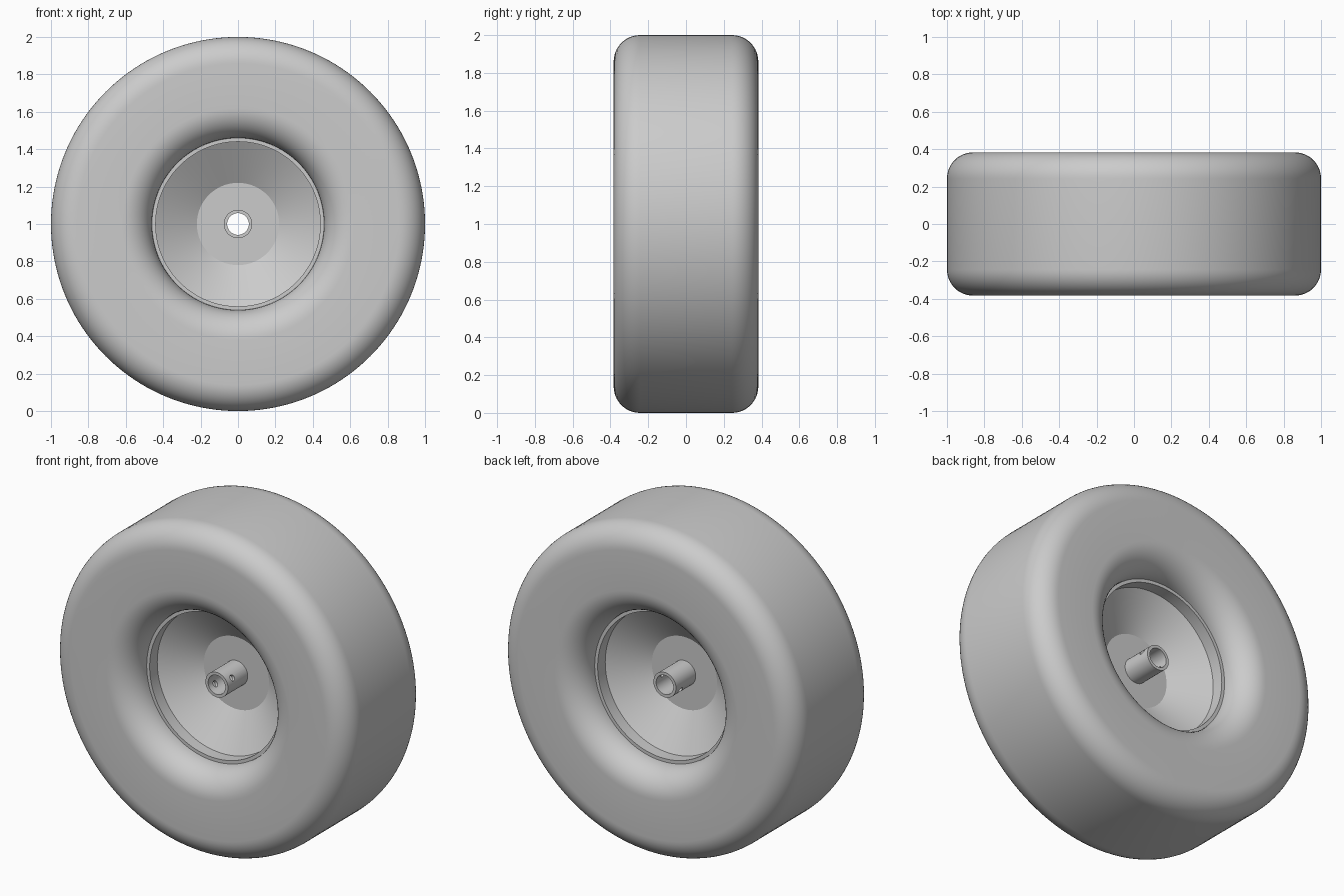
import bpy, bmesh, math
from mathutils import Matrix, Vector

if "Cube" in bpy.data.objects:
    bpy.data.objects.remove(bpy.data.objects["Cube"])

CENTRE_Z = 1.0

grey = bpy.data.materials.new("plain grey")
grey.diffuse_color = (0.6, 0.6, 0.6, 1)
grey.use_nodes = True
grey.node_tree.nodes["Principled BSDF"].inputs["Base Color"].default_value = grey.diffuse_color


def arc(r, y, radius, start, end, steps=12):
    """Points (r, y) on an arc, angles in degrees."""
    pts = []
    for i in range(steps + 1):
        a = math.radians(start + (end - start) * i / steps)
        pts.append((r + radius * math.cos(a), y + radius * math.sin(a)))
    return pts


def mirrored(half):
    """Close a front half profile with its copy behind y = 0."""
    return half + [(r, -y) for r, y in reversed(half)]


def lathe(name, profile, segments):
    """Turn a closed (radius, y) profile around the axle."""
    bm = bmesh.new()
    rings = []
    for i in range(segments):
        a = 2 * math.pi * i / segments
        rings.append([bm.verts.new((r * math.cos(a), y, CENTRE_Z + r * math.sin(a)))
                      for r, y in profile])
    n = len(profile)
    for i in range(segments):
        p, q = rings[i], rings[(i + 1) % segments]
        for j in range(n):
            k = (j + 1) % n
            bm.faces.new((p[j], p[k], q[k], q[j]))
    bmesh.ops.recalc_face_normals(bm, faces=bm.faces)
    mesh = bpy.data.meshes.new(name)
    bm.to_mesh(mesh)
    bm.free()
    mesh.materials.append(grey)
    obj = bpy.data.objects.new(name, mesh)
    bpy.context.collection.objects.link(obj)
    return obj


def smooth(obj):
    bpy.ops.object.select_all(action='DESELECT')
    obj.select_set(True)
    bpy.context.view_layer.objects.active = obj
    bpy.ops.object.shade_smooth_by_angle(angle=math.radians(25))


# Tyre: rounded shoulder outside, rounded bead running in to the rim
tyre = lathe("tyre", mirrored(arc(0.62, -0.223, 0.16, 180, 270)
                              + arc(0.86, -0.243, 0.14, 270, 360)), 160)
smooth(tyre)

# Rim: narrow lip, short barrel, cone and flat centre disc on both sides
rim = lathe("rim", mirrored([(0.068, -0.015), (0.22, -0.015), (0.44, -0.15),
                             (0.44, -0.223), (0.46, -0.223)]), 128)
smooth(rim)

# Axle tube with a tilted pin hole drilled through near each end
tube = lathe("axle_tube", mirrored([(0.058, -0.205), (0.076, -0.205)]), 64)
tilt = math.radians(30)
pin_dir = Vector((math.cos(tilt), 0, math.sin(tilt)))
for y in (-0.148, 0.148):
    bm = bmesh.new()
    bmesh.ops.create_cone(bm, cap_ends=True, segments=24, radius1=0.018,
                          radius2=0.018, depth=0.3,
                          matrix=Matrix.Translation((0, y, CENTRE_Z))
                          @ pin_dir.to_track_quat('Z', 'Y').to_matrix().to_4x4())
    mesh = bpy.data.meshes.new("pin_cutter")
    bm.to_mesh(mesh)
    bm.free()
    mesh.materials.append(grey)
    cutter = bpy.data.objects.new("pin_cutter", mesh)
    bpy.context.collection.objects.link(cutter)
    cutter.hide_render = True
    mod = tube.modifiers.new("pin_hole", 'BOOLEAN')
    mod.operation = 'DIFFERENCE'
    mod.solver = 'EXACT'
    mod.object = cutter
    bpy.context.view_layer.objects.active = tube
    bpy.ops.object.modifier_apply(modifier=mod.name)
    bpy.data.objects.remove(cutter)
smooth(tube)
